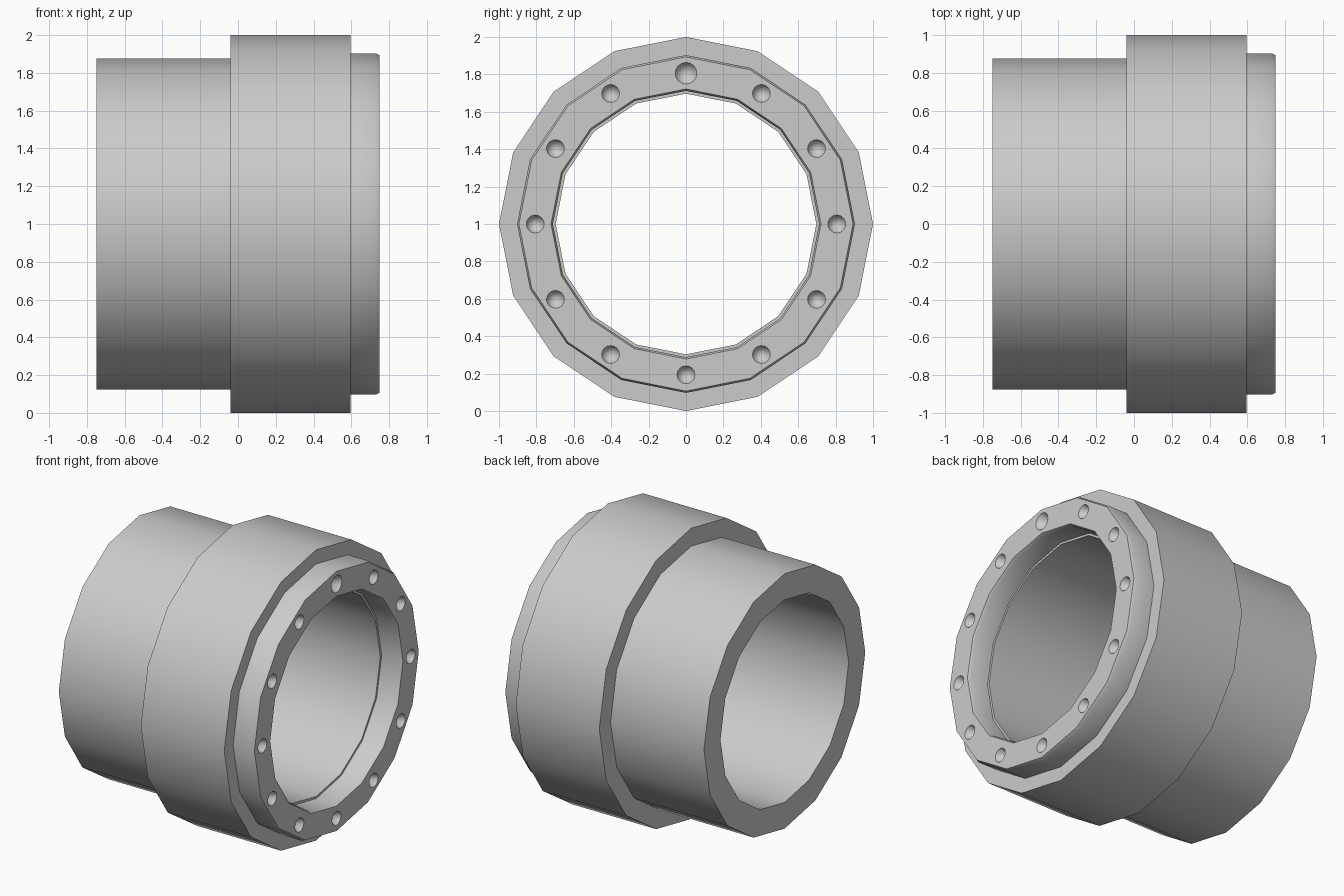
import bpy
import bmesh
from math import radians, sin, cos, tau
from mathutils import Matrix, Vector

if "Cube" in bpy.data.objects:
    bpy.data.objects.remove(bpy.data.objects["Cube"], do_unlink=True)

SIDES = 16
AXIS_Z = 1.0

grey = bpy.data.materials.new("plain grey")
grey.use_nodes = True
colour = (0.6, 0.6, 0.6, 1)
grey.diffuse_color = colour
grey.node_tree.nodes["Principled BSDF"].inputs["Base Color"].default_value = colour


def make_object(name, bm):
    bmesh.ops.recalc_face_normals(bm, faces=bm.faces)
    mesh = bpy.data.meshes.new(name)
    bm.to_mesh(mesh)
    bm.free()
    mesh.materials.append(grey)
    obj = bpy.data.objects.new(name, mesh)
    bpy.context.collection.objects.link(obj)
    return obj


def revolve(name, profile):
    """Sweep a closed (x, radius) profile around the lengthwise axis."""
    bm = bmesh.new()
    rings = []
    for i in range(SIDES):
        a = tau * i / SIDES
        rings.append([bm.verts.new((x, r * sin(a), AXIS_Z + r * cos(a)))
                      for x, r in profile])
    n = len(profile)
    for i in range(SIDES):
        here, there = rings[i], rings[(i + 1) % SIDES]
        for j in range(n):
            k = (j + 1) % n
            bm.faces.new((here[j], here[k], there[k], there[j]))
    return make_object(name, bm)


def activate(obj):
    bpy.ops.object.select_all(action="DESELECT")
    obj.select_set(True)
    bpy.context.view_layer.objects.active = obj


# Sleeve and wide collar, one hollow turned body
body = revolve("sleeve_and_collar", [
    (-0.75, 0.697), (-0.75, 0.877), (-0.04, 0.877),
    (-0.04, 1.0), (0.595, 1.0), (0.595, 0.697)])

# Front ring with softened rims
ring = revolve("front_ring", [
    (0.58, 0.712), (0.58, 0.903), (0.73, 0.903),
    (0.75, 0.893), (0.75, 0.722), (0.73, 0.712)])

# Conical sockets around the ring, the top one larger
bm = bmesh.new()
depth, lip = 0.1, 0.02
for i in range(12):
    a = tau * i / 12
    radius = 0.058 if i == 0 else 0.048
    centre = Vector((0.75 + (lip - depth) / 2, 0.806 * sin(a), AXIS_Z + 0.806 * cos(a)))
    bmesh.ops.create_cone(
        bm, cap_ends=True, segments=16, radius1=0,
        radius2=radius * (depth + lip) / depth, depth=depth + lip,
        matrix=Matrix.Translation(centre) @ Matrix.Rotation(radians(90), 4, "Y"))
bmesh.ops.remove_doubles(bm, verts=bm.verts, dist=0.0001)
cutter = make_object("socket_cutter", bm)
cutter.hide_render = True

cut = ring.modifiers.new("sockets", "BOOLEAN")
cut.operation = "DIFFERENCE"
cut.solver = "EXACT"
cut.object = cutter
activate(ring)
bpy.ops.object.modifier_apply(modifier=cut.name)
bpy.data.objects.remove(cutter, do_unlink=True)

for part in (body, ring):
    activate(part)
    bpy.ops.object.shade_smooth_by_angle(angle=radians(30))
